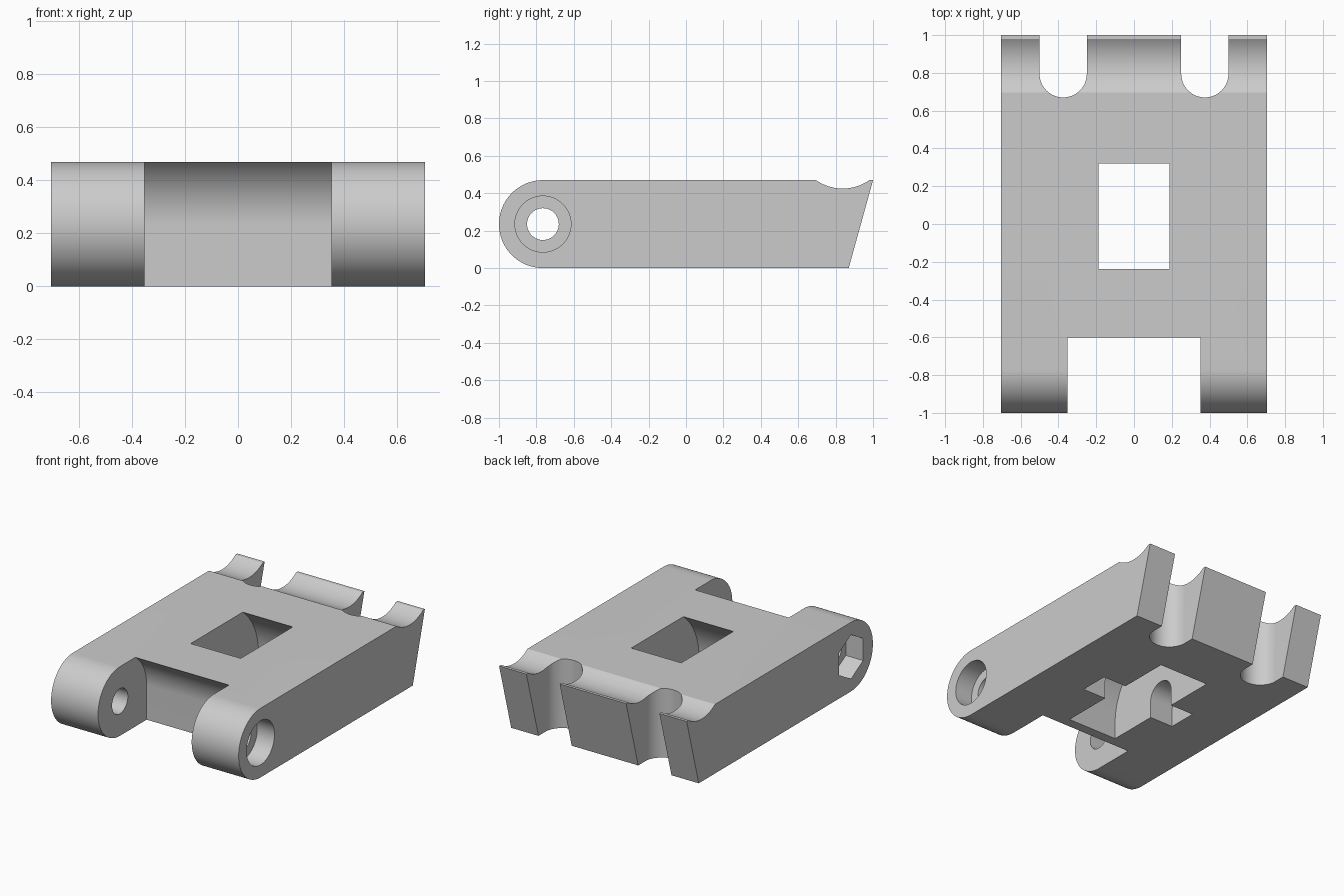
import bpy, bmesh
from math import pi, sin, cos, hypot, asin, radians

cube = bpy.data.objects.get("Cube")
if cube:
    bpy.data.objects.remove(cube, do_unlink=True)

grey = bpy.data.materials.new("light_grey")
grey.use_nodes = True
grey.diffuse_color = (0.6, 0.6, 0.6, 1)
grey.node_tree.nodes["Principled BSDF"].inputs["Base Color"].default_value = grey.diffuse_color


def arc(cx, cy, r, a0, a1, n=32):
    """Points of an arc, angles in degrees."""
    angles = [radians(a0 + (a1 - a0) * i / n) for i in range(n + 1)]
    return [(cx + r * cos(a), cy + r * sin(a)) for a in angles]


def prism(name, profile, lo, hi, axis="x"):
    """Extrude a closed profile along x (profile in y, z) or z (profile in x, y)."""
    bm = bmesh.new()
    place = (lambda p: (lo, p[0], p[1])) if axis == "x" else (lambda p: (p[0], p[1], lo))
    face = bm.faces.new([bm.verts.new(place(p)) for p in profile])
    new = bmesh.ops.extrude_face_region(bm, geom=[face])["geom"]
    step = (hi - lo, 0, 0) if axis == "x" else (0, 0, hi - lo)
    bmesh.ops.translate(bm, vec=step, verts=[v for v in new if isinstance(v, bmesh.types.BMVert)])
    bmesh.ops.recalc_face_normals(bm, faces=bm.faces)
    mesh = bpy.data.meshes.new(name)
    bm.to_mesh(mesh)
    bm.free()
    mesh.materials.append(grey)
    obj = bpy.data.objects.new(name, mesh)
    bpy.context.collection.objects.link(obj)
    return obj


def cut(target, cutter):
    cutter.hide_render = True
    mod = target.modifiers.new("cut", "BOOLEAN")
    mod.operation, mod.solver, mod.object = "DIFFERENCE", "EXACT", cutter
    bpy.context.view_layer.objects.active = target
    bpy.ops.object.modifier_apply(modifier=mod.name)
    bpy.data.objects.remove(cutter, do_unlink=True)


H, W = 0.47, 0.705            # height, half width
PY, PZ = -0.765, H / 2        # hinge pin axis
AY, AZ = 0.04, H / 4          # wheel axle axis

# Body: rounded hinge end, slanted rear end, finger groove across the top
half, sag = 0.1425, 0.045
gr = (half ** 2 + sag ** 2) / (2 * sag)
ga = asin(half / gr) * 180 / pi
groove = arc(0.8375, H - sag + gr, gr, -90 + ga, -90 - ga, 20)
side = [(0.87, 0), (1, H)] + groove + arc(PY, PZ, PZ, 90, 270, 40)
body = prism("hinged_block", side, -W, W)

# Hinge clearance between the two lugs, hollowed round the pin
clear = arc(PY, PZ, hypot(-0.6 - PY, H - PZ), 0, 90)
clear += [(-1.2, clear[-1][1]), (-1.2, -0.1), (clear[0][0], -0.1)]
cut(body, prism("hinge_clearance", clear, -0.352, 0.352))

# Pin hole with a round recess on one lug and a hexagonal one on the other
cut(body, prism("pin_hole", arc(PY, PZ, 0.085, 0, 360, 40)[:-1], -1, 1))
cut(body, prism("round_recess", arc(PY, PZ, 0.15, 0, 360, 48)[:-1], W - 0.13, 1))
cut(body, prism("hex_recess", arc(PY, PZ, 0.15, 30, 390, 6)[:-1], -1, 0.13 - W))

# Wheel pocket and axle channel, both open underneath
for name, r, w in (("wheel_pocket", 0.45, 0.188), ("axle_channel", 0.1, 0.365)):
    arch = arc(AY, AZ, r, 0, 180, 48) + [(AY - r, -0.1), (AY + r, -0.1)]
    cut(body, prism(name, arch, -w, w))

# Round-ended slots through the rear edge
for s in (-1, 1):
    x, r = s * 0.375, 0.125
    slot = arc(x, 0.795, r, 180, 360) + [(x + r, 1.2), (x - r, 1.2)]
    cut(body, prism("rear_slot", slot, -0.1, 1, "z"))

bpy.ops.object.select_all(action="DESELECT")
body.select_set(True)
bpy.context.view_layer.objects.active = body
bpy.ops.object.shade_smooth_by_angle(angle=radians(25))
